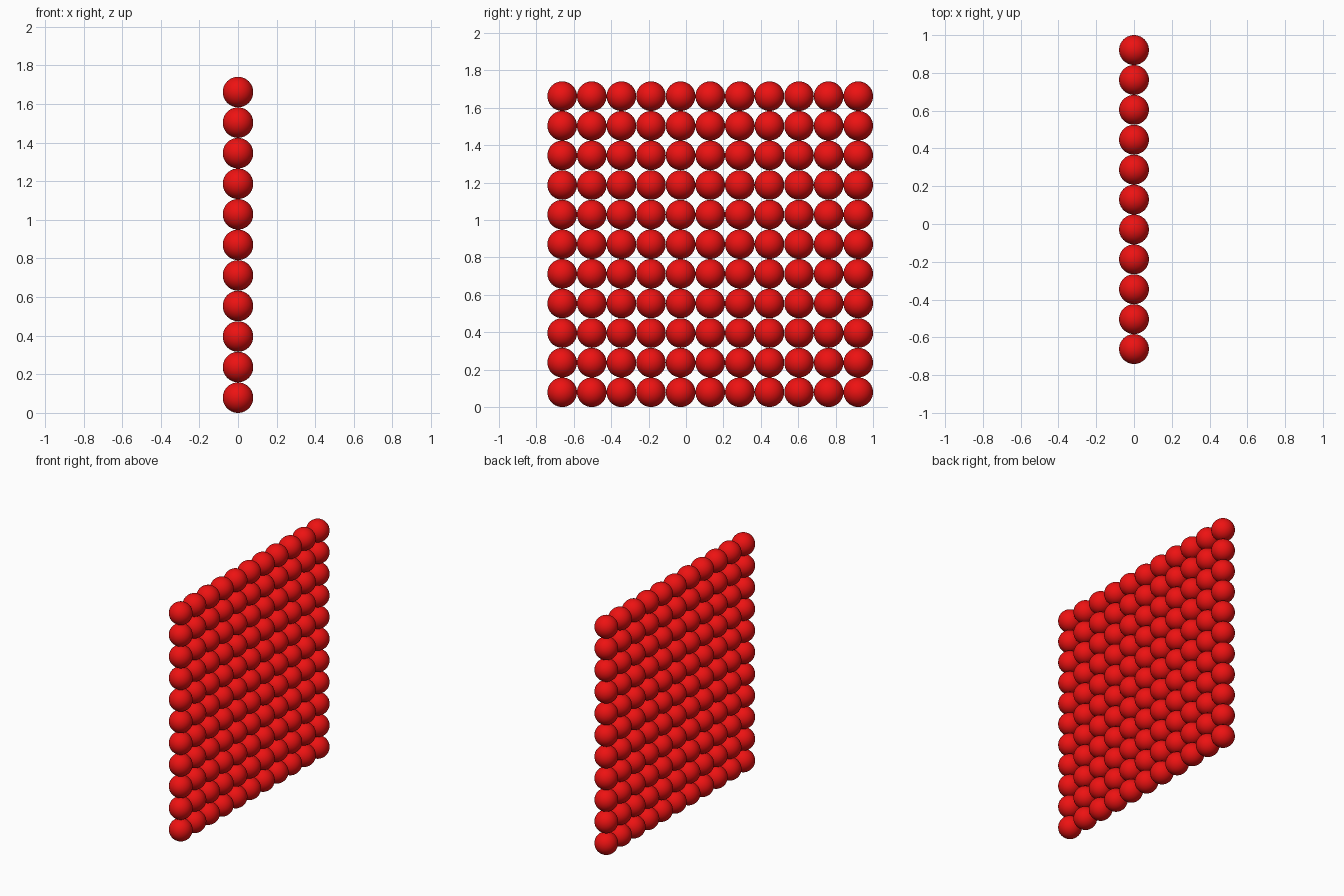
import bpy

if "Cube" in bpy.data.objects:
    bpy.data.objects.remove(bpy.data.objects["Cube"])

COUNT = 11
PITCH = 0.1583
RADIUS = 0.079
Y_FIRST = -0.662
Z_FIRST = RADIUS

# Glossy red material
red = bpy.data.materials.new("red")
red.diffuse_color = (0.85, 0.006, 0.006, 1.0)
red.use_nodes = True
red.node_tree.nodes["Principled BSDF"].inputs["Base Color"].default_value = red.diffuse_color

# First smooth sphere, whose mesh is shared by the whole grid
bpy.ops.mesh.primitive_uv_sphere_add(
    segments=40, ring_count=20, radius=RADIUS, location=(0, Y_FIRST, Z_FIRST))
first = bpy.context.object
first.name = "sphere_row_1_column_1"
first.data.name = "sphere"
first.data.materials.append(red)
bpy.ops.object.shade_smooth()

# Upright grid of spheres in the YZ plane
for row in range(COUNT):
    for col in range(COUNT):
        if row == col == 0:
            continue
        ball = bpy.data.objects.new(f"sphere_row_{row + 1}_column_{col + 1}", first.data)
        ball.location = (0, Y_FIRST + col * PITCH, Z_FIRST + row * PITCH)
        bpy.context.collection.objects.link(ball)
